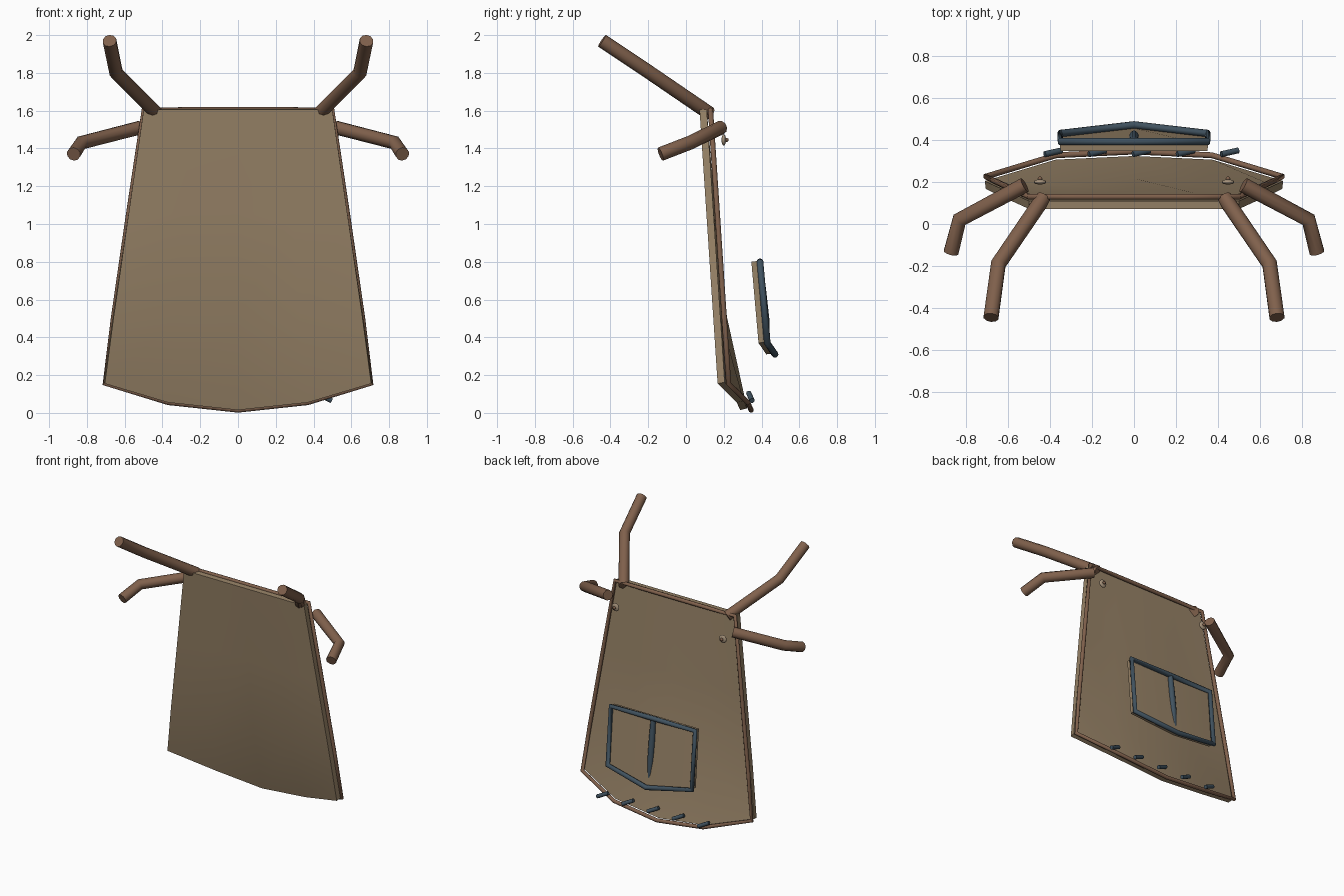
import bpy
from mathutils import Vector

cube = bpy.data.objects.get("Cube")
if cube:
    bpy.data.objects.remove(cube, do_unlink=True)


def material(name, color):
    m = bpy.data.materials.new(name)
    m.use_nodes = True
    m.diffuse_color = (*color, 1)
    m.node_tree.nodes["Principled BSDF"].inputs["Base Color"].default_value = (*color, 1)
    return m


TAN = material("tan cloth", (0.31, 0.225, 0.135))
BROWN = material("brown leather", (0.215, 0.118, 0.072))
BLUE = material("slate blue stitching", (0.052, 0.085, 0.115))
BRASS = material("pale rivet", (0.38, 0.29, 0.2))


def tube(name, points, radius, mat, closed=False, radii=None):
    """Round tube along a straight-segment path."""
    curve = bpy.data.curves.new(name, 'CURVE')
    curve.dimensions = '3D'
    curve.bevel_depth = radius
    curve.bevel_resolution = 3
    curve.use_fill_caps = True
    spline = curve.splines.new('POLY')
    spline.points.add(len(points) - 1)
    for i, co in enumerate(points):
        spline.points[i].co = (*co, 1)
        spline.points[i].radius = radii[i] if radii else 1
    spline.use_cyclic_u = closed
    spline.use_smooth = True
    curve.materials.append(mat)
    obj = bpy.data.objects.new(name, curve)
    bpy.context.collection.objects.link(obj)
    return obj


def cloth(name, rows, thickness, mat):
    """Sheet from rows of points (top to bottom, -x to +x), thickened towards +y."""
    n = len(rows[0])
    verts = [p for row in rows for p in row]
    faces = [((r + 1) * n + c, (r + 1) * n + c + 1, r * n + c + 1, r * n + c)
             for r in range(len(rows) - 1) for c in range(n - 1)]
    mesh = bpy.data.meshes.new(name)
    mesh.from_pydata(verts, [], faces)
    mesh.materials.append(mat)
    obj = bpy.data.objects.new(name, mesh)
    bpy.context.collection.objects.link(obj)
    bpy.ops.object.select_all(action='DESELECT')
    obj.select_set(True)
    bpy.context.view_layer.objects.active = obj
    mod = obj.modifiers.new("thickness", 'SOLIDIFY')
    mod.thickness = thickness
    mod.offset = -1
    bpy.ops.object.modifier_apply(modifier=mod.name)
    bpy.ops.object.shade_smooth_by_angle(angle=0.7)
    return obj


def border(rows, offset):
    """Outline of a sheet, moved back by an offset."""
    loop = (rows[0] + [r[-1] for r in rows[1:-1]] + rows[-1][::-1]
            + [r[0] for r in rows[-2:0:-1]])
    return [Vector(p) + Vector((0, offset, 0)) for p in loop]


# Apron body: leaning sheet whose lower middle flares backwards
def body_point(x, z, bulge=0):
    return (x, 0.072 + (1.6 - z) * 0.066 + bulge, z)


FRACTIONS = (-1, -0.5, 0, 0.5, 1)
body = [[body_point(f * (0.5 + (1.6 - z) * 0.145), z, mid if f == 0 else 0)
         for f in FRACTIONS] for z, mid in ((1.605, 0), (1.05, 0.01), (0.5, 0.035))]
hem = {0: (0, 0.015, 0.11), 0.5: (0.37, 0.055, 0.095), 1: (0.705, 0.155, 0)}
body.append([body_point(hem[abs(f)][0] * (1 if f > 0 else -1), *hem[abs(f)][1:])
             for f in FRACTIONS])
cloth("apron_body", body, 0.038, TAN)
tube("apron_trim", border(body, 0.058), 0.014, BROWN, closed=True)

# Neck straps, waist ties and rivets, mirrored
for side, s in (("left", 1), ("right", -1)):
    neck = [(0.43, 0.125, 1.585), (0.645, -0.19, 1.8), (0.68, -0.445, 1.97)]
    waist = [(0.52, 0.185, 1.51), (0.83, 0.02, 1.43), (0.87, -0.135, 1.37)]
    tube(side + "_neck_strap", [(s * x, y, z) for x, y, z in neck], 0.037, BROWN)
    tube(side + "_waist_tie", [(s * x, y, z) for x, y, z in waist], 0.037, BROWN)
    for part, radius, y, flat, mat in (("rivet", 0.03, 0.2, 0.4, BRASS),
                                       ("rivet_pin", 0.011, 0.215, 1, BROWN)):
        bpy.ops.mesh.primitive_uv_sphere_add(segments=16, ring_count=8, radius=radius,
                                             location=(s * 0.447, y, 1.445))
        rivet = bpy.context.object
        rivet.name = side + "_" + part
        rivet.scale.y = flat
        rivet.data.materials.append(mat)
        bpy.ops.object.shade_smooth_by_angle(angle=0.7)

# Pocket floating behind the body, with its edging and divider
pocket = [[(-0.35, 0.346, 0.8), (0, 0.346, 0.8), (0.35, 0.346, 0.8)],
          [(-0.35, 0.384, 0.37), (0, 0.425, 0.31), (0.35, 0.384, 0.37)]]
cloth("pocket", pocket, 0.03, TAN)
tube("pocket_edging", border(pocket, 0.046), 0.018, BLUE, closed=True)
tube("pocket_divider", [(0, 0.388, 0.8), (0, 0.402, 0.66), (0, 0.42, 0.5), (0, 0.435, 0.36)],
     0.022, BLUE, radii=(0.8, 1, 1, 0.5))

# Row of slanted stitches above the hem
for i in range(5):
    x = -0.385 + i * 0.21
    tube("hem_stitch_%d" % (i + 1), [(x - 0.04, 0.332, 0.105), (x + 0.04, 0.35, 0.065)],
         0.014, BLUE)
